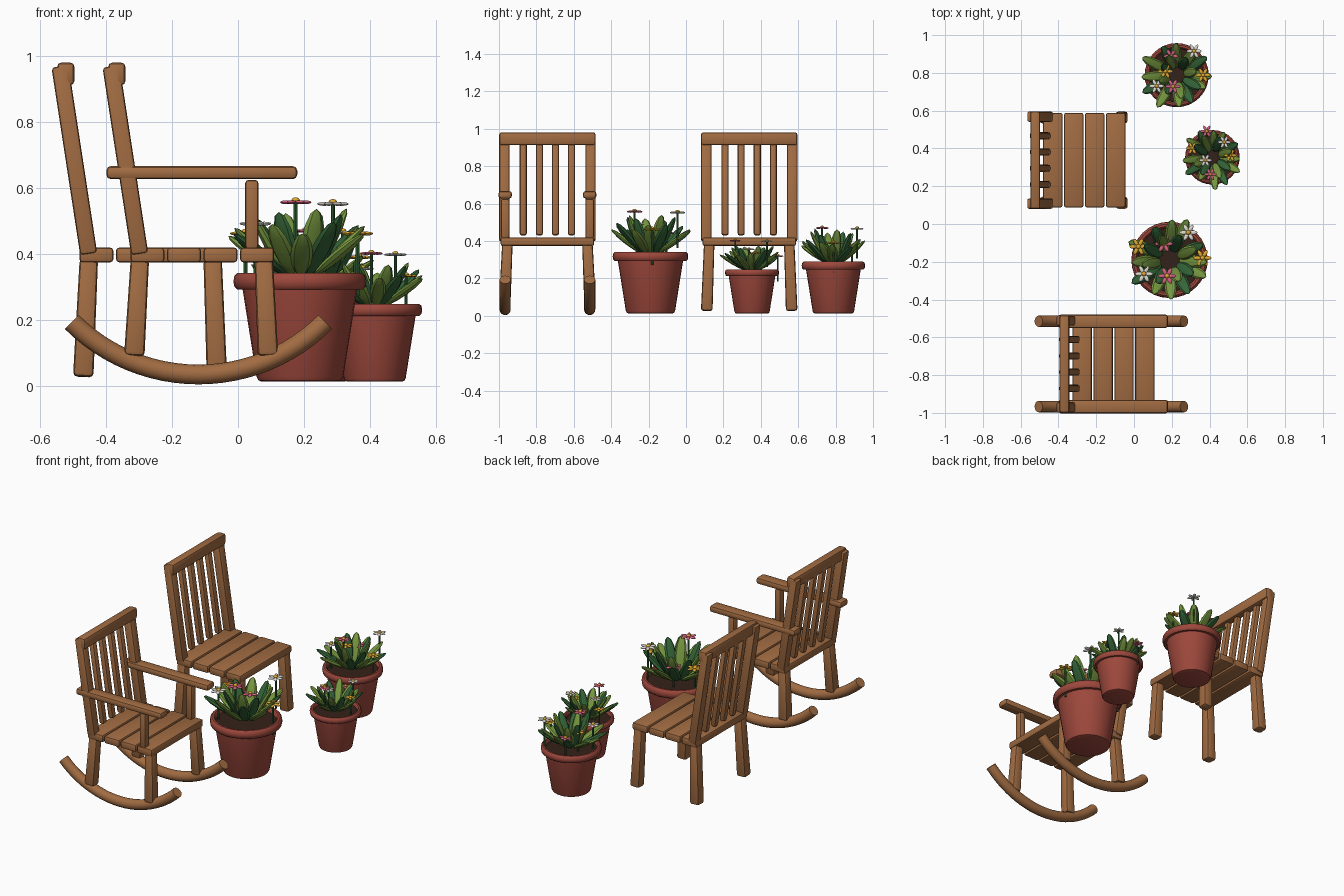
import bpy, bmesh, math, random
from mathutils import Vector, Matrix

if "Cube" in bpy.data.objects:
    bpy.data.objects.remove(bpy.data.objects["Cube"])

random.seed(4)


def material(name, col):
    m = bpy.data.materials.new(name)
    m.diffuse_color = (*col, 1)
    m.use_nodes = True
    m.node_tree.nodes["Principled BSDF"].inputs["Base Color"].default_value = m.diffuse_color
    return m


WOOD = material("wood", (0.36, 0.15, 0.055))
CLAY = material("terracotta", (0.34, 0.065, 0.045))
SOIL = material("soil", (0.035, 0.015, 0.01))
LIGHT = material("light_green", (0.18, 0.31, 0.05))
DARK = material("dark_green", (0.035, 0.13, 0.04))
PETALS = {"pink": material("pink", (0.68, 0.12, 0.22)),
          "white": material("white", (0.75, 0.72, 0.66)),
          "yellow": material("yellow", (0.75, 0.4, 0.03))}


def finish(name, bm, mat, angle=40):
    me = bpy.data.meshes.new(name)
    bmesh.ops.recalc_face_normals(bm, faces=bm.faces)
    bm.to_mesh(me)
    bm.free()
    ob = bpy.data.objects.new(name, me)
    bpy.context.collection.objects.link(ob)
    me.materials.append(mat)
    bpy.ops.object.select_all(action='DESELECT')
    ob.select_set(True)
    bpy.context.view_layer.objects.active = ob
    bpy.ops.object.shade_smooth_by_angle(angle=math.radians(angle))
    return ob


def frame(a, direction):
    # matrix at a with z along direction and x kept near world x
    z = direction.normalized()
    y = z.cross(Vector((1, 0, 0))).normalized()
    x = y.cross(z)
    return Matrix.Translation(a) @ Matrix((x, y, z)).transposed().to_4x4()


def bar(name, a, b, wx, wy, bevel=0.01, taper=1.0):
    # bevelled bar running from a up to b; taper scales the top end
    a, b = Vector(a), Vector(b)
    length = (b - a).length
    bm = bmesh.new()
    bmesh.ops.create_cube(bm, size=1)
    for v in bm.verts:
        k = taper if v.co.z > 0 else 1
        v.co = Vector((v.co.x * wx * k, v.co.y * wy * k, (v.co.z + 0.5) * length))
    bmesh.ops.bevel(bm, geom=bm.edges[:], offset=bevel, segments=2, profile=0.5, affect='EDGES')
    bmesh.ops.transform(bm, matrix=frame(a, b - a), verts=bm.verts)
    return finish(name, bm, WOOD)


def box(name, c, size, bevel=0.01):
    c, h = Vector(c), Vector((0, 0, size[2] / 2))
    return bar(name, c - h, c + h, size[0], size[1], bevel)


def rocker(name, x, y):
    # round runner bent along a shallow arc
    r, half, n, sides = 0.544, math.asin(0.385 / 0.544), 24, 16
    bm, rings = bmesh.new(), []
    for i in range(n + 1):
        t = -half + 2 * half * i / n
        ring = []
        for k in range(sides):
            u = 2 * math.pi * k / sides
            rr = r + 0.03 * math.cos(u)
            ring.append(bm.verts.new((x + rr * math.sin(t), y + 0.03 * math.sin(u),
                                      0.034 + r - rr * math.cos(t))))
        rings.append(ring)
    for p, q in zip(rings, rings[1:]):
        for k in range(sides):
            j = (k + 1) % sides
            bm.faces.new((p[k], p[j], q[j], q[k]))
    bm.faces.new(rings[0])
    bm.faces.new(rings[-1])
    finish(name, bm, WOOD)


def chair(label, dx, cy, rocking):
    # seat boards
    for i in range(4):
        box(f"{label}_seat_board", (dx - 0.43 + 0.111 * i, cy, 0.397), (0.103, 0.5, 0.045))
    # leaning back: posts, spindles, top rail
    lean = lambda z: dx - 0.455 - 0.153 * (z - 0.41)
    for s in (-1, 1):
        bar(f"{label}_back_post", (lean(0.4), cy + s * 0.23, 0.4),
            (lean(0.97), cy + s * 0.23, 0.97), 0.052, 0.055)
    for i in range(4):
        y = cy + 0.086 * (i - 1.5)
        bar(f"{label}_spindle", (lean(0.43), y, 0.43), (lean(0.94), y, 0.94), 0.034, 0.038, 0.012)
    box(f"{label}_top_rail", (dx - 0.523, cy, 0.947), (0.052, 0.515, 0.068), 0.012)
    # splayed legs
    foot = 0.09 if rocking else 0.027
    for s in (-1, 1):
        for part, xt, xb in (("back", -0.453, -0.47), ("front", -0.077, -0.064)):
            bar(f"{label}_{part}_leg", (dx + xb, cy + s * 0.227, foot),
                (dx + xt, cy + s * 0.214, 0.385), 0.062, 0.062, 0.013, 0.9)
        if rocking:
            rocker("rocker_runner", -0.12, cy + s * 0.226)
            box("armrest", (-0.11, cy + s * 0.226, 0.647), (0.58, 0.072, 0.04), 0.014)
            box("arm_support", (0.042, cy + s * 0.226, 0.52), (0.04, 0.045, 0.21))


def blob(bm, m, size, u=10, v=7):
    bmesh.ops.create_uvsphere(bm, u_segments=u, v_segments=v, radius=1,
                              matrix=m @ Matrix.Diagonal((*size, 1)))


def plant(label, cx, cy, s, flowers):
    at = Matrix.Translation((cx, cy, 0.012)) @ Matrix.Scale(s, 4)
    # pot turned from a profile
    prof = [(0, 0), (0.115, 0), (0.126, 0.004), (0.132, 0.016), (0.174, 0.28), (0.19, 0.28),
            (0.199, 0.288), (0.202, 0.305), (0.199, 0.322), (0.19, 0.33), (0.178, 0.33),
            (0.17, 0.32), (0.165, 0.28), (0, 0.28)]
    bm = bmesh.new()
    vs = [bm.verts.new((r, 0, z)) for r, z in prof]
    es = [bm.edges.new(p) for p in zip(vs, vs[1:])]
    bmesh.ops.spin(bm, geom=vs + es, cent=(0, 0, 0), axis=(0, 0, 1), angle=2 * math.pi, steps=32)
    bmesh.ops.remove_doubles(bm, verts=bm.verts, dist=1e-4)
    bmesh.ops.transform(bm, matrix=at, verts=bm.verts)
    finish(f"{label}_pot", bm, CLAY)
    # soil
    bm = bmesh.new()
    bmesh.ops.create_cone(bm, cap_ends=True, segments=32, radius1=0.168, radius2=0.168, depth=0.03,
                          matrix=at @ Matrix.Translation((0, 0, 0.29)))
    finish(f"{label}_soil", bm, SOIL)
    # leaves in an outer and an inner ring
    greens = [bmesh.new(), bmesh.new()]
    for n, tilt, length, base, off in ((12, 52, 0.215, 0.05, 0), (8, 27, 0.22, 0.045, 0.3)):
        for i in range(n):
            a = 2 * math.pi * i / n + off + random.uniform(-0.12, 0.12)
            t = math.radians(tilt + random.uniform(-9, 9))
            ln = length * random.uniform(0.92, 1.06)
            m = (at @ Matrix.Rotation(a, 4, 'Z') @ Matrix.Translation((base, 0, 0.325))
                 @ Matrix.Rotation(t, 4, 'Y') @ Matrix.Translation((0, 0, ln / 2)))
            blob(greens[(i % 3 == 1) if n == 12 else i % 2], m, (0.015, 0.034, ln / 2), 8, 6)
    finish(f"{label}_light_leaves", greens[0], LIGHT, 30)
    finish(f"{label}_dark_leaves", greens[1], DARK, 30)
    # flowers on upright stems
    stems, hearts = bmesh.new(), {"y": bmesh.new()}
    heads = {c: bmesh.new() for c in PETALS}
    for (x, y), c, z in zip(flowers, ("pink", "white", "yellow", "white", "yellow", "pink"),
                            (0.43, 0.54, 0.45, 0.48, 0.45, 0.545)):
        local = Matrix.Translation((cx + x, cy + y, 0.012)) @ Matrix.Scale(s, 4)
        bmesh.ops.create_cone(stems, cap_ends=True, segments=8, radius1=0.006, radius2=0.006,
                              depth=0.19, matrix=local @ Matrix.Translation((0, 0, z - 0.095)))
        for k in range(6):
            m = (local @ Matrix.Translation((0, 0, z)) @ Matrix.Rotation(k * math.pi / 3, 4, 'Z')
                 @ Matrix.Translation((0.026, 0, 0)))
            blob(heads[c], m, (0.022, 0.011, 0.006), 8, 6)
        blob(hearts["y"], local @ Matrix.Translation((0, 0, z + 0.005)), (0.013, 0.013, 0.01), 8, 6)
    finish(f"{label}_stems", stems, DARK)
    for c, bm in heads.items():
        finish(f"{label}_{c}_petals", bm, PETALS[c])
    finish(f"{label}_flower_centres", hearts["y"], PETALS["yellow"])


chair("chair", 0, 0.338, False)
chair("rocking_chair", 0.155, -0.741, True)

plant("large_plant", 0.188, -0.19, 1.0,
      [(-0.03, 0.085), (0.1, 0.145), (-0.165, 0.07), (-0.135, -0.074), (0.175, 0.01), (-0.013, -0.085)])
plant("medium_plant", 0.226, 0.788, 0.84,
      [(-0.03, 0.1), (0.092, 0.127), (-0.06, 0.02), (-0.106, -0.058), (0.14, 0), (-0.02, -0.06)])
plant("small_plant", 0.415, 0.353, 0.715,
      [(-0.03, 0.138), (0.063, 0.08), (-0.106, 0.048), (-0.037, -0.016), (0.095, 0.01), (-0.01, -0.09)])
